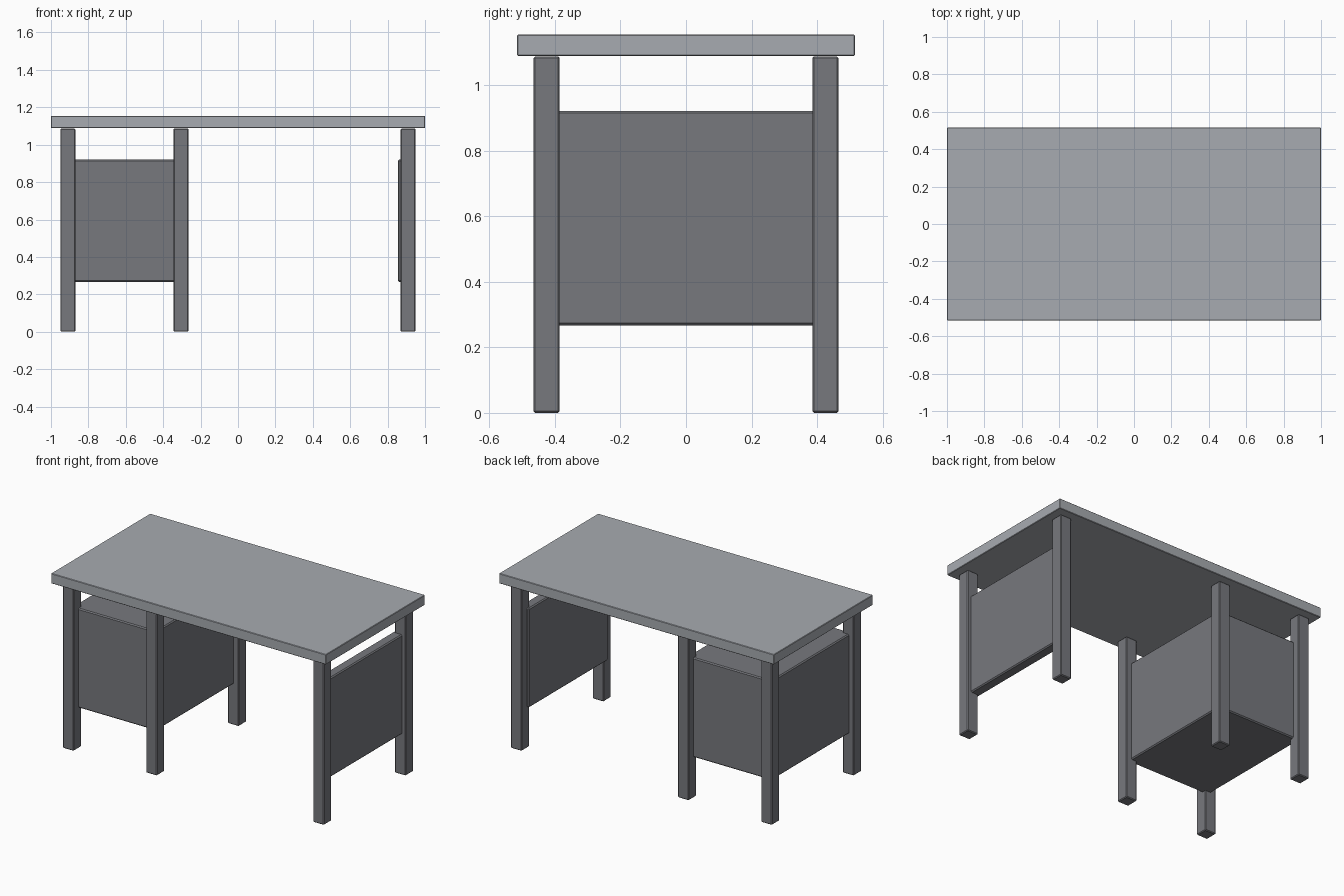
import bpy

if "Cube" in bpy.data.objects:
    bpy.data.objects.remove(bpy.data.objects["Cube"])


def material(name, rgb):
    m = bpy.data.materials.new(name)
    m.diffuse_color = (*rgb, 1)
    m.use_nodes = True
    m.node_tree.nodes["Principled BSDF"].inputs["Base Color"].default_value = m.diffuse_color
    return m


LIGHT = material("light grey", (0.39, 0.41, 0.44))
DARK = material("dark grey", (0.185, 0.19, 0.208))


def box(name, x, y, z, mat, bevel=0.005):
    """Box spanning the given (min, max) ranges, with a small edge bevel."""
    mid = [(a + b) / 2 for a, b in (x, y, z)]
    bpy.ops.mesh.primitive_cube_add(size=1, location=mid)
    ob = bpy.context.object
    ob.name = name
    ob.scale = [b - a for a, b in (x, y, z)]
    bpy.ops.object.transform_apply(location=False, rotation=False, scale=True)
    ob.data.materials.append(mat)
    mod = ob.modifiers.new("Bevel", 'BEVEL')
    mod.width = bevel
    mod.segments = 1
    return ob


# Desk top
box("desk_top", (-1, 1), (-0.515, 0.515), (1.088, 1.154), LIGHT, 0.003)

# Six square legs: three along x, front and back
for label, x in (("left", -0.91), ("middle", -0.305), ("right", 0.91)):
    for side, y in (("front", -0.425), ("back", 0.425)):
        box(f"{side}_{label}_leg", (x - 0.04, x + 0.04),
            (y - 0.04, y + 0.04), (0, 1.087), DARK)

# Closed drawer cabinet hung between the four left legs
box("cabinet", (-0.915, -0.303), (-0.417, 0.417), (0.267, 0.921), DARK, 0.007)

# Side panel between the two right legs
box("side_panel", (0.855, 0.924), (-0.41, 0.41), (0.267, 0.921), DARK, 0.007)
